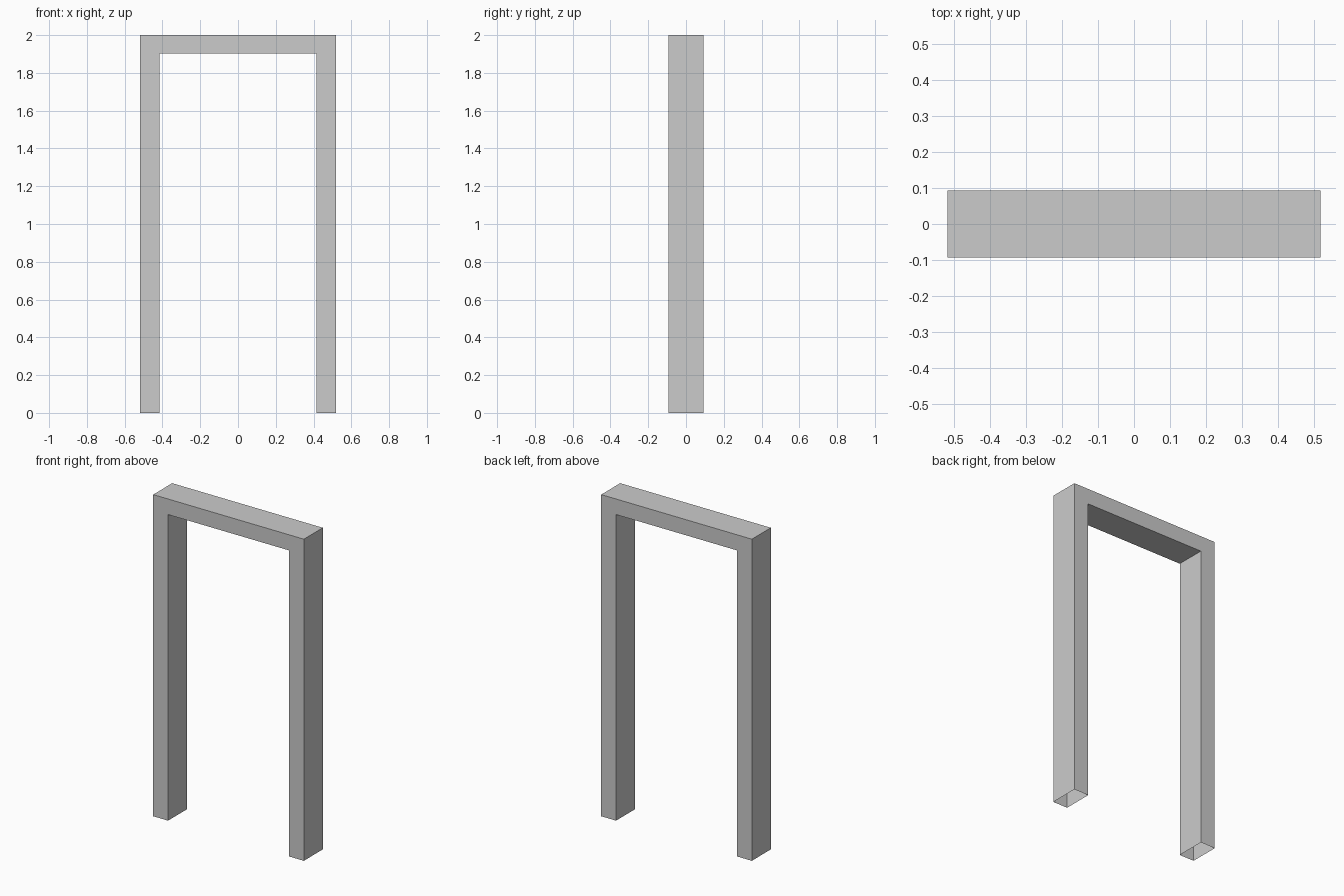
import bpy, bmesh

if "Cube" in bpy.data.objects:
    bpy.data.objects.remove(bpy.data.objects["Cube"])

W, H = 0.518, 2.0        # outer half width, height
w, h = 0.416, 1.903      # opening half width, height
D = 0.093                # half depth

# U-shaped front profile, from the outer left foot around to the inner left foot
profile = [(-W, 0), (-W, H), (W, H), (W, 0), (w, 0), (w, h), (-w, h), (-w, 0)]
open_edges = {3, 7}      # undersides of the two legs stay open

bm = bmesh.new()
front = [bm.verts.new((x, -D, z)) for x, z in profile]
back = [bm.verts.new((x, D, z)) for x, z in profile]
n = len(profile)

# Front and back faces
bm.faces.new(front[::-1])
bm.faces.new(back)

# Outer sides, top and inner reveal
for i in range(n):
    if i not in open_edges:
        j = (i + 1) % n
        bm.faces.new((front[i], front[j], back[j], back[i]))

bmesh.ops.recalc_face_normals(bm, faces=bm.faces[:])
mesh = bpy.data.meshes.new("door_frame")
bm.to_mesh(mesh)
bm.free()
bpy.context.collection.objects.link(bpy.data.objects.new("door_frame", mesh))
